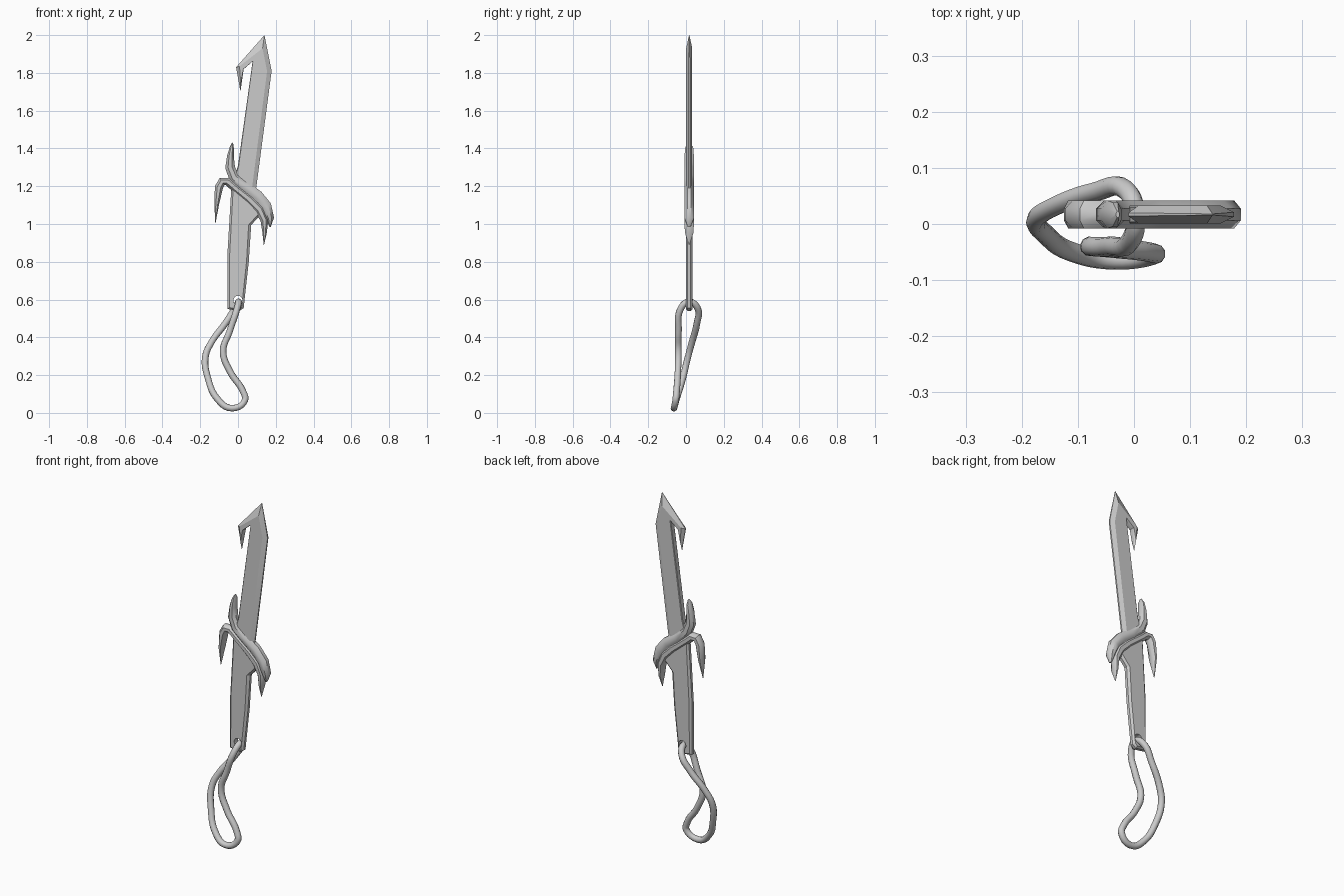
import bpy, bmesh, math
from mathutils import Vector

if "Cube" in bpy.data.objects:
    bpy.data.objects.remove(bpy.data.objects["Cube"])

YC = 0.017  # mid-plane of the blade


def finish(bm, name, angle=35):
    bmesh.ops.remove_doubles(bm, verts=bm.verts, dist=0.0004)
    bmesh.ops.recalc_face_normals(bm, faces=bm.faces)
    me = bpy.data.meshes.new(name)
    bm.to_mesh(me)
    bm.free()
    ob = bpy.data.objects.new(name, me)
    bpy.context.collection.objects.link(ob)
    bpy.ops.object.select_all(action='DESELECT')
    ob.select_set(True)
    bpy.context.view_layer.objects.active = ob
    bpy.ops.object.shade_smooth_by_angle(angle=math.radians(angle))
    return ob


def plate(name, pts, depth):
    """Flat plate with ground edges: (x, z, edge half depth, inset x, inset z)."""
    bm = bmesh.new()
    rings = []
    for side in range(4):
        ring = []
        for x, z, e, dx, dz in pts:
            if side in (0, 3):
                x, z, y = x + dx, z + dz, depth
            else:
                y = e
            ring.append(bm.verts.new((x, YC + (-y if side < 2 else y), z)))
        rings.append(ring)
    n = len(pts)
    for a, b in zip(rings, rings[1:]):
        for i in range(n):
            j = (i + 1) % n
            bm.faces.new((a[i], a[j], b[j], b[i]))
    bm.faces.new(rings[0])
    bm.faces.new(rings[3][::-1])
    return finish(bm, name, 25)


def horn(name, path, depth=0.025, sides=8):
    """Tapered bar swept along (x, z, half width) in the blade plane."""
    bm = bmesh.new()
    rings = []
    for i, (x, z, w) in enumerate(path):
        a, b = path[max(i - 1, 0)], path[min(i + 1, len(path) - 1)]
        t = Vector((b[0] - a[0], b[1] - a[1])).normalized()
        d = depth * min(1, w / 0.013)
        ring = []
        for k in range(sides):
            g = 2 * math.pi * (k + 0.5) / sides
            u, v = w * math.cos(g) * 1.08, d * math.sin(g) * 1.08
            ring.append(bm.verts.new((x - t.y * u, YC + v, z + t.x * u)))
        rings.append(ring)
    for a, b in zip(rings, rings[1:]):
        for k in range(sides):
            j = (k + 1) % sides
            bm.faces.new((a[k], a[j], b[j], b[k]))
    bm.faces.new(rings[0])
    bm.faces.new(rings[-1][::-1])
    return finish(bm, name, 40)


# Blade with hooked tip: ground right edge, square spine on the left
plate("blade", [
    (0.095, 1.18, 0.004, -0.022, 0), (0.178, 1.81, 0.004, -0.024, 0),
    (0.14, 2.0, 0.001, -0.010, -0.07), (-0.010, 1.83, 0.003, 0.018, 0.005),
    (0.013, 1.70, 0.001, 0.001, 0.05), (0.030, 1.82, 0.013, -0.002, 0),
    (0.077, 1.86, 0.013, 0.002, 0.002), (0.0, 1.31, 0.013, 0.004, 0),
    (-0.036, 1.18, 0.013, 0.004, 0)], 0.016)

# Handle with chamfered edges
handle = plate("handle", [
    (0.095, 1.18, 0.008, -0.012, 0), (0.135, 1.065, 0.008, -0.016, 0),
    (0.070, 0.995, 0.008, -0.014, 0), (0.057, 0.80, 0.008, -0.012, 0),
    (0.030, 0.555, 0.008, -0.010, 0.008), (0.008, 0.54, 0.008, 0, 0.008),
    (-0.056, 0.55, 0.008, 0.010, 0.008), (-0.056, 0.84, 0.008, 0.012, 0),
    (-0.036, 1.18, 0.008, 0.010, 0)], 0.018)

# Lanyard hole
bpy.ops.mesh.primitive_cylinder_add(vertices=20, radius=0.024, depth=0.2,
                                    location=(0, YC, 0.596),
                                    rotation=(math.pi / 2, 0, 0))
cutter = bpy.context.object
cutter.name = "hole_cutter"
cutter.hide_render = True
mod = handle.modifiers.new("hole", 'BOOLEAN')
mod.operation = 'DIFFERENCE'
mod.solver = 'EXACT'
mod.object = cutter
bpy.context.view_layer.objects.active = handle
bpy.ops.object.modifier_apply(modifier="hole")
bpy.data.objects.remove(cutter)

# Guard: upper horn sweeping across the blade
horn("guard_upper", [
    (-0.029, 1.43, 0.003), (-0.033, 1.405, 0.011), (-0.040, 1.36, 0.018),
    (-0.042, 1.30, 0.026), (-0.020, 1.245, 0.029), (0.038, 1.195, 0.029),
    (0.103, 1.148, 0.031), (0.148, 1.094, 0.030), (0.170, 1.03, 0.021),
    (0.170, 0.985, 0.004)])

# Guard: lower bar ending in a downward spike on both sides
horn("guard_lower", [
    (-0.120, 1.005, 0.001), (-0.112, 1.11, 0.013), (-0.101, 1.195, 0.022),
    (-0.084, 1.225, 0.023), (-0.055, 1.225, 0.022), (-0.008, 1.185, 0.022),
    (0.061, 1.13, 0.024), (0.114, 1.077, 0.026), (0.140, 1.02, 0.021),
    (0.141, 0.955, 0.012), (0.137, 0.89, 0.001)])

# Lanyard: closed cord loop threaded through the hole
cord = [
    (0.003, 0.017, 0.588), (-0.004, -0.026, 0.555), (-0.045, -0.040, 0.43),
    (-0.079, -0.040, 0.325), (-0.040, -0.043, 0.215), (0.026, -0.050, 0.115),
    (0.036, -0.055, 0.065), (-0.035, -0.064, 0.025), (-0.110, -0.050, 0.075),
    (-0.158, -0.018, 0.18), (-0.173, 0.010, 0.295), (-0.140, 0.032, 0.375),
    (-0.070, 0.057, 0.47), (-0.015, 0.061, 0.555)]
cu = bpy.data.curves.new("lanyard", 'CURVE')
cu.dimensions = '3D'
cu.bevel_depth = 0.0175
cu.bevel_resolution = 3
cu.resolution_u = 6
sp = cu.splines.new('BEZIER')
sp.bezier_points.add(len(cord) - 1)
for bp, co in zip(sp.bezier_points, cord):
    bp.co = co
    bp.handle_left_type = bp.handle_right_type = 'AUTO'
sp.use_cyclic_u = True
sp.use_smooth = True
bpy.context.collection.objects.link(bpy.data.objects.new("lanyard", cu))
